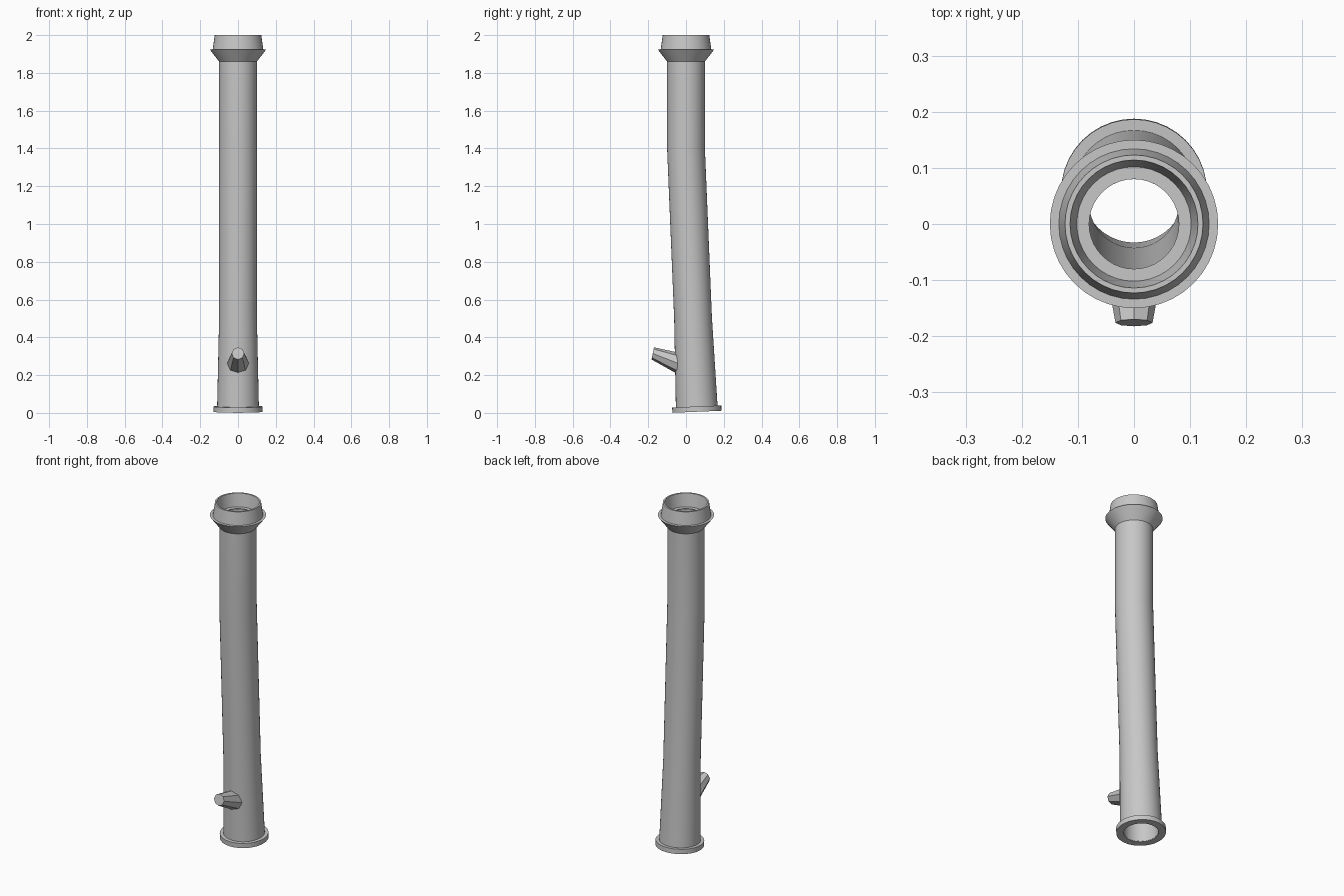
import bpy, bmesh, math
from mathutils import Matrix, Vector

if "Cube" in bpy.data.objects:
    bpy.data.objects.remove(bpy.data.objects["Cube"])

grey = bpy.data.materials.new("plain_grey")
grey.use_nodes = True
colour = (0.57, 0.57, 0.57, 1)
grey.diffuse_color = colour
grey.node_tree.nodes["Principled BSDF"].inputs["Base Color"].default_value = colour


def loft(name, rings, sides, closed=True, smooth=True):
    """Skin circles given as (y, z, radius, tilt); closed joins last to first."""
    bm = bmesh.new()
    loops = []
    for y, z, r, tilt in rings:
        place = Matrix.Translation((0, y, z)) @ Matrix.Rotation(tilt, 4, 'X')
        loops.append([bm.verts.new(place @ Vector((r * math.cos(a), r * math.sin(a), 0)))
                      for a in (2 * math.pi * i / sides for i in range(sides))])
    pairs = list(zip(loops, loops[1:]))
    if closed:
        pairs.append((loops[-1], loops[0]))
    else:
        bm.faces.new(loops[0])
        bm.faces.new(loops[-1])
    for a, b in pairs:
        for i in range(sides):
            j = (i + 1) % sides
            bm.faces.new((a[i], a[j], b[j], b[i]))
    bmesh.ops.recalc_face_normals(bm, faces=bm.faces)
    mesh = bpy.data.meshes.new(name)
    bm.to_mesh(mesh)
    bm.free()
    mesh.materials.append(grey)
    ob = bpy.data.objects.new(name, mesh)
    bpy.context.collection.objects.link(ob)
    if smooth:
        bpy.ops.object.select_all(action='DESELECT')
        ob.select_set(True)
        bpy.context.view_layer.objects.active = ob
        bpy.ops.object.shade_smooth_by_angle(angle=math.radians(30))
    return ob


SIDES = 40
BEND = 1.4                      # height where the tube starts to lean
LEAN = math.atan(0.0415)


def on_axis(z, r):
    """Ring centred on the bent tube axis and square to it."""
    tilt = LEAN if z < BEND else LEAN / 2 if z == BEND else 0
    return (max(0, BEND - z) * math.tan(LEAN), z, r, tilt)


# Hollow tube: up the outside, back down the bore
outside = [(0.009, 0.111), (0.5, 0.1), (BEND, 0.1), (1.92, 0.1)]
bore = [(1.92, 0.08), (BEND, 0.08), (0.5, 0.08), (0.009, 0.091)]
loft("tube", [on_axis(z, r) for z, r in outside + bore], SIDES)

# Foot flange, square to the leaning axis
foot = [(0.034, 0.1), (0.034, 0.13), (0.006, 0.13), (0.006, 0.091)]
loft("foot_flange", [on_axis(z, r) for z, r in foot], SIDES)

# Flared collar with tapered cup
collar = [(1.857, 0.098), (1.925, 0.15), (1.925, 0.134), (2.0, 0.123),
          (2.0, 0.114), (1.925, 0.102), (1.925, 0.08), (1.9, 0.09)]
loft("top_collar", [on_axis(z, r) for z, r in collar], SIDES)

# Tapered eight-sided peg on the front
loft("front_peg", [(-0.045, 0.263, 0.057, math.radians(90)),
                   (-0.176, 0.315, 0.033, math.radians(79))],
     8, closed=False, smooth=False)
